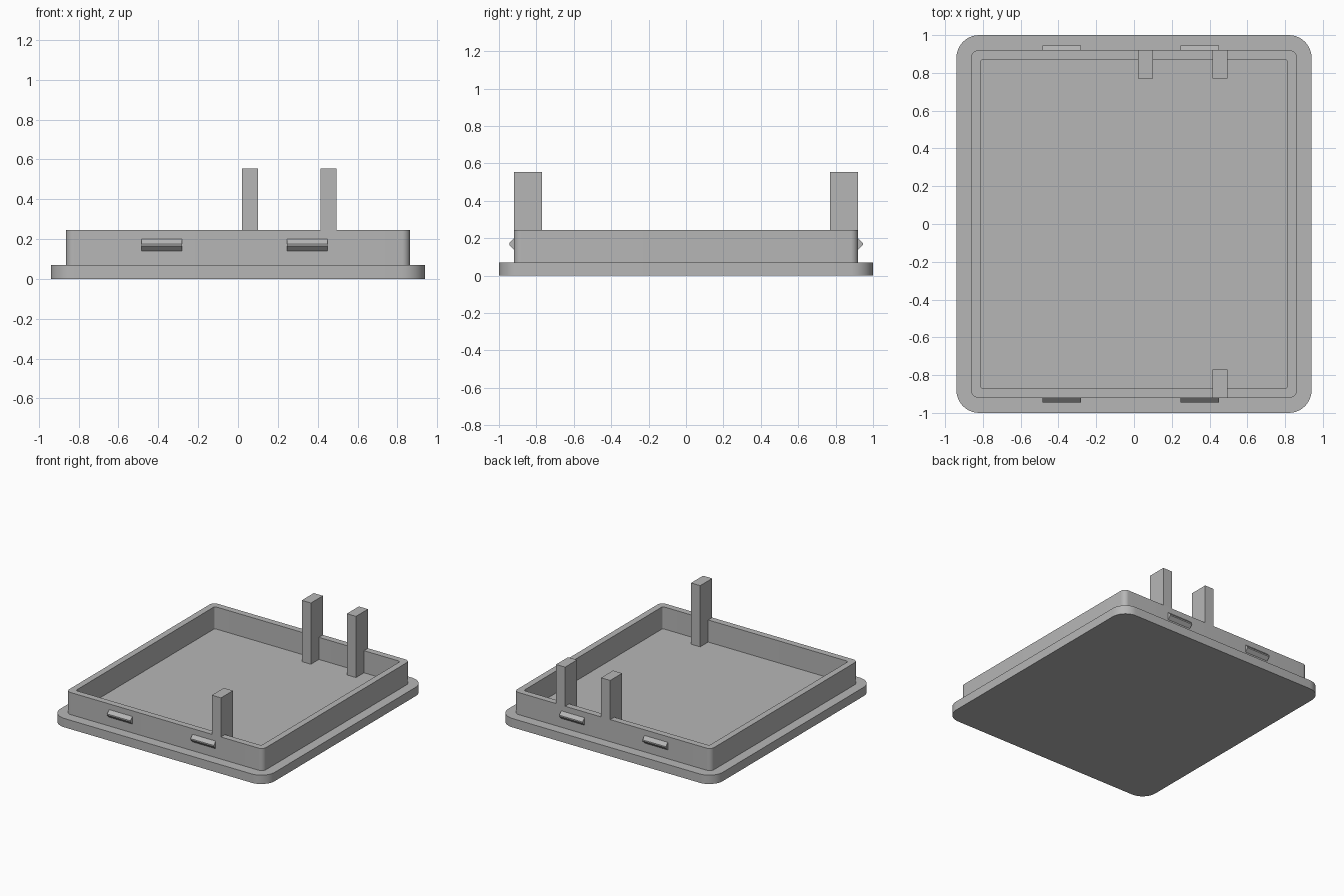
import bpy, bmesh, math

cube = bpy.data.objects.get("Cube")
if cube:
    bpy.data.objects.remove(cube, do_unlink=True)

grey = bpy.data.materials.new("plain_grey")
grey.use_nodes = True
colour = (0.47, 0.47, 0.47, 1)
grey.diffuse_color = colour
grey.node_tree.nodes["Principled BSDF"].inputs["Base Color"].default_value = colour


def finish(name, bm, smooth=False):
    bmesh.ops.recalc_face_normals(bm, faces=bm.faces)
    mesh = bpy.data.meshes.new(name)
    bm.to_mesh(mesh)
    bm.free()
    mesh.materials.append(grey)
    obj = bpy.data.objects.new(name, mesh)
    bpy.context.collection.objects.link(obj)
    if smooth:
        bpy.ops.object.select_all(action='DESELECT')
        obj.select_set(True)
        bpy.context.view_layer.objects.active = obj
        bpy.ops.object.shade_smooth_by_angle(angle=math.radians(30))
    return obj


def rounded_loop(bm, hx, hy, r, z, steps=10):
    """Closed ring of vertices around a rounded rectangle."""
    ring = []
    for k, (sx, sy) in enumerate([(1, 1), (-1, 1), (-1, -1), (1, -1)]):
        for i in range(steps + 1):
            a = math.pi / 2 * (k + i / steps)
            ring.append(bm.verts.new((sx * (hx - r) + r * math.cos(a),
                                      sy * (hy - r) + r * math.sin(a), z)))
    return ring


def bridge(bm, a, b):
    for i in range(len(a)):
        j = (i + 1) % len(a)
        bm.faces.new((a[i], a[j], b[j], b[i]))


def box(name, x0, x1, y0, y1, z0, z1):
    bm = bmesh.new()
    bmesh.ops.create_cube(bm, size=1)
    for v in bm.verts:
        v.co = (x1 if v.co.x > 0 else x0, y1 if v.co.y > 0 else y0,
                z1 if v.co.z > 0 else z0)
    return finish(name, bm)


# Base plate with rounded corners
bm = bmesh.new()
low = rounded_loop(bm, 0.94, 1.0, 0.12, 0)
high = rounded_loop(bm, 0.94, 1.0, 0.12, 0.07)
bridge(bm, low, high)
bm.faces.new(low)
bm.faces.new(high)
finish("base_plate", bm, True)

# Raised rim: hollow rounded frame
bm = bmesh.new()
rings = [rounded_loop(bm, hx, hy, r, z) for hx, hy, r, z in (
    (0.863, 0.92, 0.04, 0.05), (0.863, 0.92, 0.04, 0.245),
    (0.813, 0.87, 0.015, 0.245), (0.813, 0.87, 0.015, 0.05))]
for i in range(4):
    bridge(bm, rings[i], rings[(i + 1) % 4])
finish("rim_wall", bm, True)

# Upright posts, flush with the outside of the rim
for name, x, side in (("back_inner_post", 0.06, 1),
                      ("back_outer_post", 0.455, 1),
                      ("front_post", 0.455, -1)):
    y0, y1 = sorted((side * 0.77, side * 0.92))
    box(name, x - 0.04, x + 0.04, y0, y1, 0.05, 0.555)

# Wedge-shaped snap clips on the front and back of the rim
profile = [(0.91, 0.14), (0.92, 0.14), (0.945, 0.165),
           (0.945, 0.175), (0.92, 0.2), (0.91, 0.2)]
for side, label in ((-1, "front"), (1, "back")):
    for x, hand in ((-0.383, "right"), (0.347, "left")):
        bm = bmesh.new()
        ends = [[bm.verts.new((x + dx, side * y, z)) for y, z in profile]
                for dx in (-0.102, 0.102)]
        bridge(bm, *ends)
        for end in ends:
            bm.faces.new(end)
        finish(f"{label}_{hand}_clip", bm)
